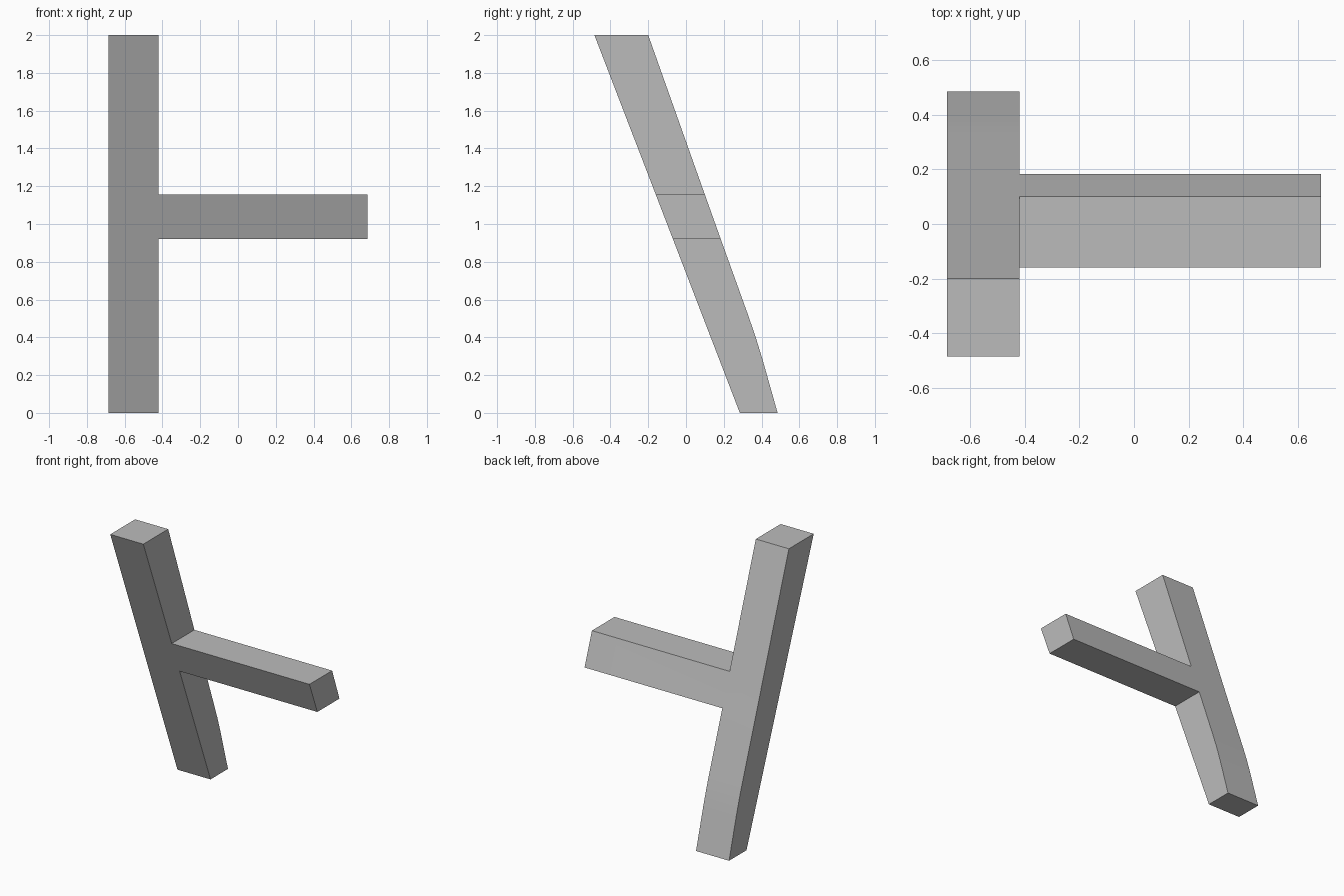
import bpy, bmesh, math

cube = bpy.data.objects.get("Cube")
if cube:
    bpy.data.objects.remove(cube, do_unlink=True)

# One plain grey finish
grey = bpy.data.materials.new("plain grey")
grey.use_nodes = True
colour = (0.5, 0.5, 0.5, 1)
grey.diffuse_color = colour
grey.node_tree.nodes["Principled BSDF"].inputs["Base Color"].default_value = colour

POST_X0, POST_X1, ARM_X = -0.685, -0.42, 0.685
ARM_TOP, ARM_BOTTOM = 1.155, 0.92

# Side profile: height and rear edge; the front edge is a straight slope
rear_edge = [(2, -0.2), (ARM_TOP, 0.1), (ARM_BOTTOM, 0.184), (0.52, 0.328),
             (0.41, 0.366), (0.29, 0.403), (0, 0.485)]


def front_y(z):
    return 0.285 - 0.385 * z


def extrude_x(bm, faces, distance):
    """Extrude faces along x and return the new end faces."""
    geom = bmesh.ops.extrude_face_region(bm, geom=faces)["geom"]
    bmesh.ops.delete(bm, geom=faces, context='FACES_ONLY')
    verts = [g for g in geom if isinstance(g, bmesh.types.BMVert)]
    bmesh.ops.translate(bm, verts=verts, vec=(distance, 0, 0))
    return [g for g in geom if isinstance(g, bmesh.types.BMFace)]


# Leaning post, built as a strip of profile quads and extruded sideways
bm = bmesh.new()
rows = [(bm.verts.new((POST_X0, front_y(z), z)), bm.verts.new((POST_X0, y, z)))
        for z, y in rear_edge]
strip = [bm.faces.new((a[0], b[0], b[1], a[1])) for a, b in zip(rows, rows[1:])]
cap = [f.copy() for f in strip]
side = extrude_x(bm, strip, POST_X1 - POST_X0)

# Side arm grown from the matching section of the post
arm = [f for f in side if ARM_BOTTOM < f.calc_center_median().z < ARM_TOP]
extrude_x(bm, arm, ARM_X - POST_X1)

bmesh.ops.remove_doubles(bm, verts=bm.verts, dist=0.0001)
bmesh.ops.recalc_face_normals(bm, faces=bm.faces)
mesh = bpy.data.meshes.new("post_with_arm")
bm.to_mesh(mesh)
bm.free()
mesh.materials.append(grey)

post = bpy.data.objects.new("post_with_arm", mesh)
bpy.context.collection.objects.link(post)
bpy.context.view_layer.objects.active = post
post.select_set(True)
bpy.ops.object.shade_smooth_by_angle(angle=math.radians(30))
